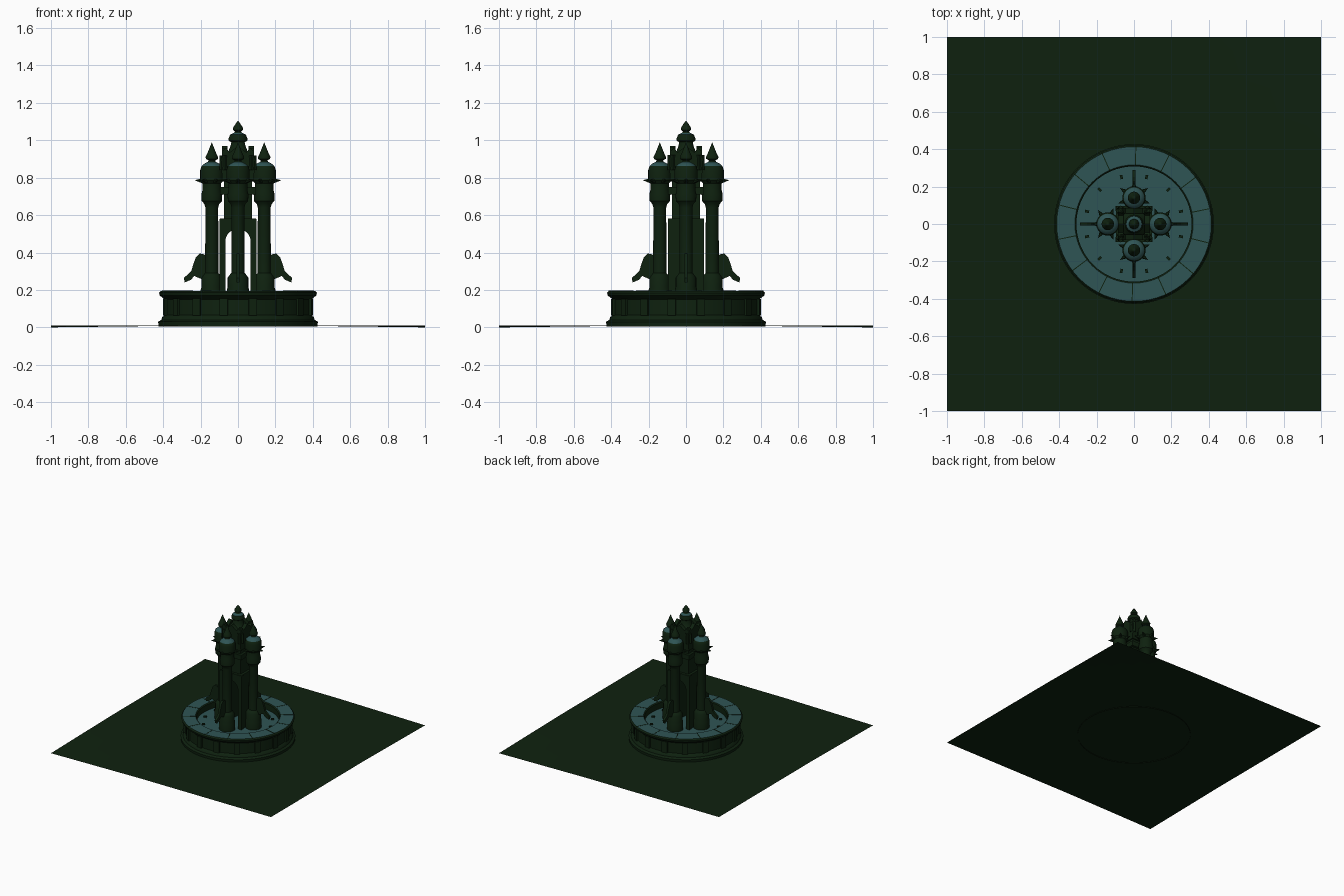
import bpy, bmesh, math
from math import sin, cos, pi, radians
from mathutils import Matrix, Vector

if "Cube" in bpy.data.objects:
    bpy.data.objects.remove(bpy.data.objects["Cube"], do_unlink=True)


def material(name, rgb):
    m = bpy.data.materials.new(name)
    m.use_nodes = True
    m.diffuse_color = (*rgb, 1)
    bsdf = m.node_tree.nodes["Principled BSDF"]
    bsdf.inputs["Base Color"].default_value = (*rgb, 1)
    bsdf.inputs["Roughness"].default_value = 0.9
    return m


MOSS = material("dark moss green", (0.0045, 0.0155, 0.0048))
TEAL = material("weathered teal", (0.028, 0.09, 0.09))
QUARTERS = [i * pi / 2 for i in range(4)]


def finish(name, bm, smooth=True, teal_rule=None):
    bmesh.ops.recalc_face_normals(bm, faces=bm.faces)
    bm.normal_update()
    if teal_rule:
        for f in bm.faces:
            f.material_index = int(teal_rule(f))
    mesh = bpy.data.meshes.new(name)
    bm.to_mesh(mesh)
    bm.free()
    mesh.materials.append(MOSS)
    mesh.materials.append(TEAL)
    ob = bpy.data.objects.new(name, mesh)
    bpy.context.collection.objects.link(ob)
    if smooth:
        bpy.ops.object.select_all(action="DESELECT")
        ob.select_set(True)
        bpy.context.view_layer.objects.active = ob
        bpy.ops.object.shade_smooth_by_angle(angle=radians(35))
    return ob


def lathe(name, profile, loc=(0, 0), steps=24, teal_rule=None):
    """Spin a list of (radius, height) points around a vertical axis."""
    bm = bmesh.new()
    verts = [bm.verts.new((r, 0, z)) for r, z in profile]
    edges = [bm.edges.new(p) for p in zip(verts, verts[1:])]
    bmesh.ops.spin(bm, geom=verts + edges, cent=(0, 0, 0), axis=(0, 0, 1),
                   angle=2 * pi, steps=steps)
    bmesh.ops.remove_doubles(bm, verts=bm.verts, dist=0.0003)
    bmesh.ops.translate(bm, verts=bm.verts, vec=(*loc, 0))
    return finish(name, bm, True, teal_rule)


def plate(name, outline, thick, angle, offset=0, radial=False):
    """Extrude an (across, height) outline; it faces outward or runs radially."""
    bm = bmesh.new()
    if radial:
        pts = [Vector((u, -thick / 2, z)) for u, z in outline]
        vec = Vector((0, thick, 0))
    else:
        pts = [Vector((offset - thick / 2, u, z)) for u, z in outline]
        vec = Vector((thick, 0, 0))
    face = bm.faces.new([bm.verts.new(p) for p in pts])
    geo = bmesh.ops.extrude_face_region(bm, geom=[face])["geom"]
    bmesh.ops.translate(bm, vec=vec,
                        verts=[g for g in geo if isinstance(g, bmesh.types.BMVert)])
    bmesh.ops.rotate(bm, verts=bm.verts, matrix=Matrix.Rotation(angle, 3, "Z"))
    return finish(name, bm, False)


def blocks(name, count, radius, z, size, start=0, teal=False):
    """A ring of boxes; size is radial, across, height."""
    bm = bmesh.new()
    for i in range(count):
        m = (Matrix.Rotation(start + i * 2 * pi / count, 4, "Z")
             @ Matrix.Translation((radius, 0, z)) @ Matrix.Diagonal((*size, 1)))
        bmesh.ops.create_cube(bm, size=1, matrix=m)
    return finish(name, bm, False, (lambda f: f.normal.z > 0.9) if teal else None)


# Ground sheet, sagging slightly along two opposite corners
bm = bmesh.new()
bmesh.ops.create_grid(bm, x_segments=10, y_segments=10, size=1)
for v in bm.verts:
    v.co.z = 0.01 - 0.01 * max(0, abs(v.co.x + v.co.y) - 1.2) / 0.8
finish("ground", bm)

# Round basin with moulded wall, coping and floor
lathe("basin", [(0.425, 0.005), (0.427, 0.03), (0.41, 0.04), (0.405, 0.055), (0.392, 0.065),
                (0.392, 0.15), (0.405, 0.16), (0.418, 0.17), (0.422, 0.185), (0.413, 0.195),
                (0.316, 0.195), (0.308, 0.188), (0.308, 0.14), (0, 0.14)],
      steps=64, teal_rule=lambda f: f.normal.z > 0.85 and f.calc_center_median().z > 0.1)
blocks("basin_pilasters", 16, 0.393, 0.108, (0.022, 0.045, 0.09), 0.2)
blocks("coping_joints", 14, 0.365, 0.1945, (0.1, 0.005, 0.004), 0.2)
blocks("floor_studs", 12, 0.26, 0.145, (0.022, 0.014, 0.012), pi / 12)

# Four corner towers around the shrine
TOWER = [(0, 0.14), (0.06, 0.14), (0.06, 0.2), (0.055, 0.215), (0.055, 0.265), (0.045, 0.28),
         (0.036, 0.29), (0.034, 0.64), (0.04, 0.66), (0.054, 0.675), (0.056, 0.71),
         (0.05, 0.735), (0.05, 0.77), (0.062, 0.785), (0.062, 0.84), (0.055, 0.862),
         (0.04, 0.875), (0.02, 0.885), (0.018, 0.893), (0.032, 0.9), (0.033, 0.912),
         (0.026, 0.925), (0.012, 0.96), (0, 0.99)]
for i, a in enumerate(QUARTERS):
    cx, cy = 0.14 * cos(a), 0.14 * sin(a)
    lathe(f"tower_{i + 1}", TOWER, (cx, cy),
          teal_rule=lambda f: f.normal.z > 0.6 and 0.84 < f.calc_center_median().z < 0.885)
    # Leaf spikes below the dome
    bm = bmesh.new()
    for k in range(-2, 3):
        b = a + k * radians(55)
        m = (Matrix.Translation((cx, cy, 0.785)) @ Matrix.Rotation(b, 4, "Z")
             @ Matrix.Translation((0.07, 0, 0)) @ Matrix.Rotation(radians(85), 4, "Y"))
        bmesh.ops.create_cone(bm, cap_ends=True, segments=6, radius1=0.016,
                              radius2=0, depth=0.045, matrix=m)
    finish(f"tower_spikes_{i + 1}", bm, False)
    # Curved water spout
    plate(f"spout_{i + 1}", [(0.16, 0.25), (0.2, 0.26), (0.235, 0.275), (0.25, 0.255),
                             (0.285, 0.24), (0.29, 0.265), (0.265, 0.285), (0.25, 0.3),
                             (0.238, 0.34), (0.225, 0.375), (0.205, 0.395), (0.18, 0.39),
                             (0.16, 0.36)], 0.018, a, radial=True)

# Open arches front and back, solid panels on the two sides
arc = [(0.068 * cos(t * pi / 10), 0.46 + 0.065 * sin(t * pi / 10)) for t in range(11)]
ARCH = [(0.1, 0.14), (0.1, 0.58), (-0.1, 0.58), (-0.1, 0.14), (-0.068, 0.14)]
ARCH += arc[::-1] + [(0.068, 0.14)]
PANEL = [(-0.09, 0.14), (0.09, 0.14), (0.09, 0.58), (-0.09, 0.58)]
for a, label in zip(QUARTERS, ("left", "back", "right", "front")):
    if label in ("front", "back"):
        plate(f"arch_{label}", ARCH, 0.025, a, 0.085)
    else:
        plate(f"wall_{label}", PANEL, 0.025, a, 0.083)

# Central block and its stepped crown
blocks("shrine_ceiling", 1, 0, 0.56, (0.19, 0.19, 0.045))
blocks("shrine_body", 1, 0, 0.71, (0.15, 0.15, 0.28))
blocks("shrine_cornice", 1, 0, 0.73, (0.19, 0.19, 0.04))
blocks("shrine_crown_block", 1, 0, 0.85, (0.17, 0.17, 0.08))
GABLE = [(-0.085, 0.78), (0.085, 0.78), (0.09, 0.9), (0.08, 0.945), (0.065, 0.96),
         (0.045, 0.935), (0, 0.97), (-0.045, 0.935), (-0.065, 0.96), (-0.08, 0.945),
         (-0.09, 0.9)]
for i, a in enumerate(QUARTERS):
    plate(f"crown_gable_{i + 1}", GABLE, 0.03, a, 0.07)
blocks("crown_corners", 4, 0.1, 0.88, (0.04, 0.04, 0.08), pi / 4)

# Central dome and spire
lathe("central_spire", [(0.08, 0.84), (0.075, 0.92), (0.05, 0.945), (0.04, 0.97), (0.036, 0.99),
                        (0.05, 0.998), (0.05, 1.01), (0.042, 1.03), (0.022, 1.04),
                        (0.016, 1.048), (0.027, 1.055), (0.026, 1.068), (0.012, 1.09),
                        (0, 1.105)],
      teal_rule=lambda f: f.normal.z > 0.4 and 1.01 < f.calc_center_median().z < 1.043)
